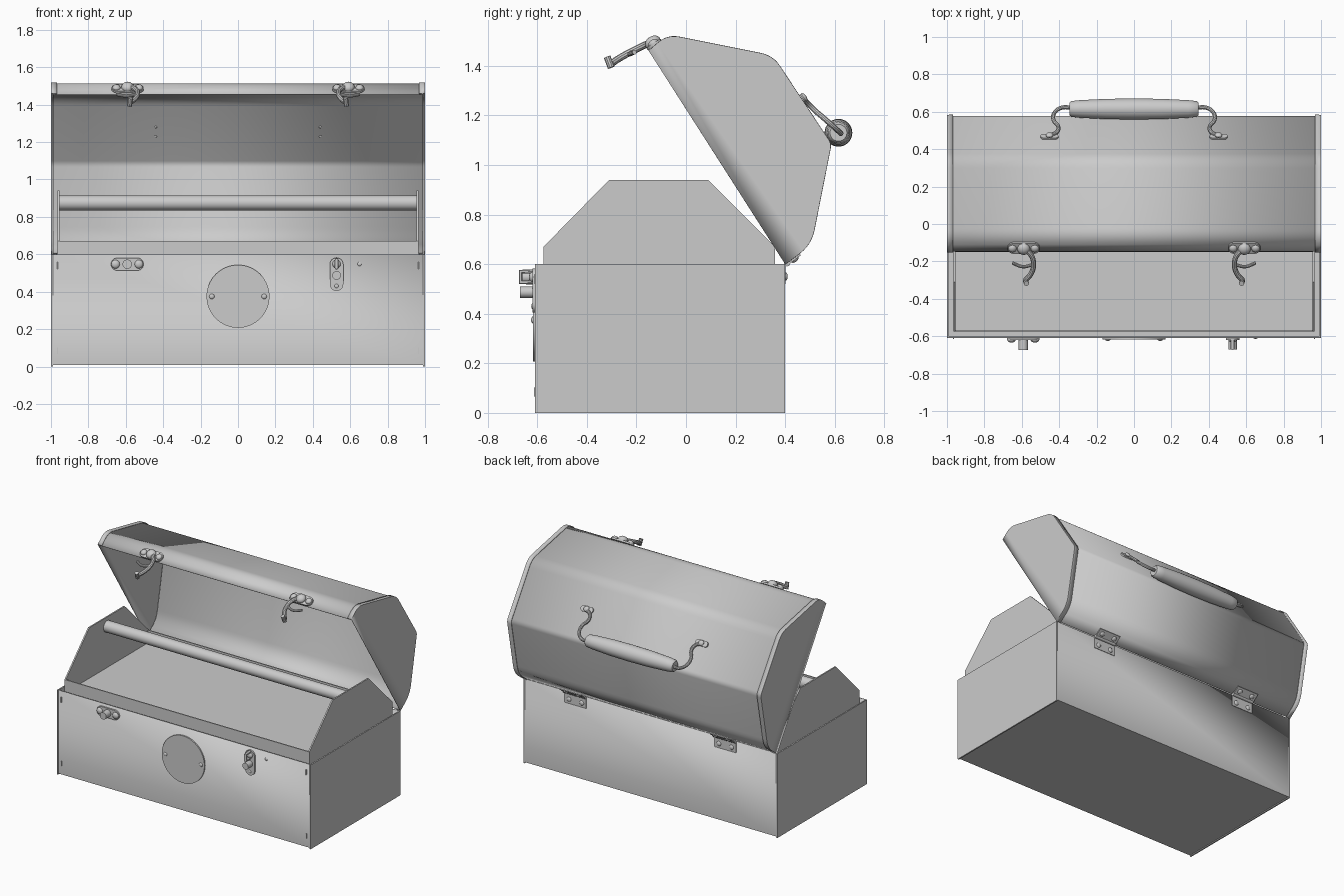
import bpy, bmesh, math
from mathutils import Vector as V

if "Cube" in bpy.data.objects:
    bpy.data.objects.remove(bpy.data.objects["Cube"])

steel = bpy.data.materials.new("grey steel")
steel.diffuse_color = (0.6, 0.6, 0.6, 1)
steel.use_nodes = True
steel.node_tree.nodes["Principled BSDF"].inputs["Base Color"].default_value = steel.diffuse_color
X, Y, Z = V((1, 0, 0)), V((0, 1, 0)), V((0, 0, 1))


def finish(name, bm, thick=0.0):
    """Turn a bmesh into an object, optionally as sheet metal."""
    bmesh.ops.recalc_face_normals(bm, faces=bm.faces)
    me = bpy.data.meshes.new(name)
    bm.to_mesh(me)
    bm.free()
    me.materials.append(steel)
    ob = bpy.data.objects.new(name, me)
    bpy.context.collection.objects.link(ob)
    if thick:
        m = ob.modifiers.new("sheet", 'SOLIDIFY')
        m.thickness, m.offset = thick, 0
    return ob


def box(name, lo, hi):
    bm = bmesh.new()
    bmesh.ops.create_cube(bm, size=1)
    for v in bm.verts:
        v.co = V([(a + b) / 2 + c * (b - a) for a, b, c in zip(lo, hi, v.co)])
    return finish(name, bm)


def prism(name, pts, vec):
    """Closed outline extruded along a vector."""
    bm = bmesh.new()
    f = bm.faces.new([bm.verts.new(p) for p in pts])
    r = bmesh.ops.extrude_face_region(bm, geom=[f])
    for v in r["geom"]:
        if isinstance(v, bmesh.types.BMVert):
            v.co += vec
    if f.is_valid and len(f.link_loops if hasattr(f, "link_loops") else []) == 0:
        if not any(g is f for g in bm.faces):
            bm.faces.new(f.verts)
    return finish(name, bm)


def plate(name, c, u, n, half, r, t, seg=24):
    """Round-ended plate (half = 0 gives a disc), thickness t along n."""
    u, n, c = u.normalized(), n.normalized(), V(c)
    w = n.cross(u)
    pts = []
    for i in range(seg + 1):
        for_side = half if i <= seg // 2 else -half
        a = -math.pi / 2 + 2 * math.pi * i / seg
        if half == 0 and i == seg:
            break
        if half and i == seg:
            for_side = -half
        if half and i == seg // 2:
            pts.append(c + u * half + w * r)
        pts.append(c + u * ((-half if i == seg // 2 else for_side) + r * math.cos(a))
                   + w * r * math.sin(a))
    return prism(name, pts, n * t)


def rivet(name, c, r, n, flat=0.6):
    bm = bmesh.new()
    bmesh.ops.create_uvsphere(bm, u_segments=16, v_segments=8, radius=r)
    q = n.to_track_quat('Z', 'Y')
    for v in bm.verts:
        v.co = V(c) + q @ V((v.co.x, v.co.y, v.co.z * flat))
    return finish(name, bm)


def tube(name, pts, r, smooth=True):
    cu = bpy.data.curves.new(name, 'CURVE')
    cu.dimensions, cu.bevel_depth, cu.bevel_resolution = '3D', r, 3
    cu.resolution_u, cu.use_fill_caps = 8, True
    sp = cu.splines.new('BEZIER' if smooth else 'POLY')
    if smooth:
        sp.bezier_points.add(len(pts) - 1)
        for b, p in zip(sp.bezier_points, pts):
            b.co, b.handle_left_type, b.handle_right_type = p, 'AUTO', 'AUTO'
    else:
        sp.points.add(len(pts) - 1)
        for b, p in zip(sp.points, pts):
            b.co = (*p, 1)
    cu.materials.append(steel)
    ob = bpy.data.objects.new(name, cu)
    bpy.context.collection.objects.link(ob)
    return ob


def rounded(pts, cuts, n=6):
    """Replace the inner corners of a polyline by small arcs."""
    out = [V(pts[0])]
    for i, c in enumerate(cuts, 1):
        p = V(pts[i])
        a = p + (V(pts[i - 1]) - p).normalized() * c
        b = p + (V(pts[i + 1]) - p).normalized() * c
        for k in range(n + 1):
            t = k / n
            out.append(a * (1 - t) ** 2 + p * 2 * t * (1 - t) + b * t * t)
    return out + [V(pts[-1])]


# lower box: open-topped sheet metal
bm = bmesh.new()
bmesh.ops.create_cube(bm, size=1)
bm.faces.ensure_lookup_table()
bmesh.ops.delete(bm, geom=[f for f in bm.faces if f.normal.z > 0.5], context='FACES_ONLY')
for v in bm.verts:
    v.co = V((v.co.x * 1.99, -0.105 + v.co.y, 0.305 + v.co.z * 0.59))
finish("box_body", bm, 0.01)
for s in (-1, 1):
    # side skirts and spot welds
    box("side_skirt", (s * 0.99, -0.61, 0), (s * 1.0, 0.40, 0.60))
    for z in (0.085, 0.54):
        box("spot_weld", (s * 0.965 - 0.003, -0.614, z - 0.018), (s * 0.965 + 0.003, -0.605, z + 0.018))

# lift-out tray with end plates and round carrying bar
box("tray_floor", (-0.96, -0.575, 0.57), (0.96, 0.36, 0.58))
box("tray_front", (-0.96, -0.575, 0.57), (0.96, -0.567, 0.67))
box("tray_back", (-0.96, 0.352, 0.57), (0.96, 0.36, 0.67))
ends = [(-0.575, 0.57), (-0.575, 0.67), (-0.31, 0.94), (0.09, 0.94), (0.36, 0.67), (0.36, 0.57)]
for s in (-1, 1):
    prism("tray_end", [V((s * 0.955, y, z)) for y, z in ends], X * s * 0.01)
plate("tray_bar", (-0.956, -0.11, 0.875), Y, X, 0, 0.04, 1.912)

# open lid: curved skin and two folded end caps
lid = rounded([(-0.15, 1.46), (-0.075, 1.525), (0.35, 1.44), (0.585, 1.085), (0.505, 0.68), (0.40, 0.60)],
              [0.05, 0.05, 0.02, 0.06])
mid = V((0.2, 1.1))


def strip(bm, pts, x0, x1):
    a = [bm.verts.new((x0, *p)) for p in pts]
    b = [bm.verts.new((x1, *p)) for p in pts]
    for i in range(len(pts) - 1):
        bm.faces.new((a[i], a[i + 1], b[i + 1], b[i]))
    return b


bm = bmesh.new()
strip(bm, [p + (mid - p).normalized() * 0.008 for p in lid], -0.99, 0.99)
finish("lid_skin", bm, 0.006)
for s in (-1, 1):
    bm = bmesh.new()
    bm.faces.new(strip(bm, lid, s * 0.968, s * 0.998))
    finish("lid_end_cap", bm, 0.005)

# carrying handle: turned grip
bm = bmesh.new()
rings = []
for x, r in [(-0.345, 0.015), (-0.345, 0.034), (-0.335, 0.042), (-0.29, 0.047), (-0.15, 0.054), (0, 0.056),
             (0.15, 0.054), (0.29, 0.047), (0.335, 0.042), (0.345, 0.034), (0.345, 0.015)]:
    rings.append([bm.verts.new((x, 0.615 + r * math.cos(a), 1.13 + r * math.sin(a)))
                  for a in [k * math.tau / 32 for k in range(32)]])
for a, b in zip(rings, rings[1:]):
    for k in range(32):
        bm.faces.new((a[k - 1], a[k], b[k], b[k - 1]))
bm.faces.new(rings[0])
bm.faces.new(rings[-1])
finish("handle_grip", bm)

slope = V((0, 0.834, 0.552))   # outward normal of the rear lid panel
lower = V((0, 0.606, -0.795))  # outward normal of the lid's lowest panel
lip = V((0, -0.55, 0.835))     # outward normal of the lid's front lip
for s in (-1, 1):
    # handle wire, feet and inside rivets
    tube("handle_wire", [(s * x, y, z) for x, y, z in [
        (0.33, 0.622, 1.13), (0.385, 0.622, 1.13), (0.425, 0.595, 1.155), (0.43, 0.555, 1.19),
        (0.405, 0.52, 1.22), (0.415, 0.49, 1.25), (0.45, 0.475, 1.265)]], 0.011)
    plate("handle_foot", V((s * 0.452, 0.461, 1.262)), X, slope, 0.028, 0.02, 0.012)
    rivet("handle_foot_rivet", V((s * 0.452, 0.475, 1.272)), 0.02, slope)
    for z in (1.23, 1.28):
        rivet("inside_rivet", (s * 0.44, 0.36 + (1.42 - z) * 0.66 - 0.012, z), 0.007, slope)

    # hinge leaves, pin and rivets
    hx = s * 0.59
    plate("hinge_pin", (hx - 0.085, 0.408, 0.603), Y, X, 0, 0.012, 0.17, 12)
    box("hinge_lower_leaf", (hx - 0.085, 0.395, 0.52), (hx + 0.085, 0.402, 0.60))
    prism("hinge_upper_leaf", [V((hx + a, 0.402 + b * 0.795, 0.598 + b * 0.606))
                               for a, b in ((-0.085, 0), (0.085, 0), (0.085, 0.072), (-0.085, 0.072))],
          lower * 0.007)
    for d in (-0.05, 0.05):
        rivet("hinge_rivet", (hx + d, 0.402, 0.55), 0.017, Y, 0.5)
        rivet("hinge_rivet", V((hx + d, 0.435, 0.624)) + lower * 0.008, 0.017, lower, 0.5)

    # lid latch: plate, domes, curved lever with hooked tip and cross tab
    c = V((hx, -0.125, 1.481))
    plate("latch_plate", c, X, lip, 0.052, 0.034, 0.012)
    for d in (-0.06, 0.06):
        rivet("latch_rivet", c + X * d + lip * 0.012, 0.022, lip, 0.7)
    rivet("latch_knuckle", c + lip * 0.016, 0.034, lip, 0.75)
    tube("latch_lever", [(s * x, y, z) for x, y, z in [
        (0.585, -0.13, 1.50), (0.548, -0.17, 1.482), (0.537, -0.215, 1.46),
        (0.55, -0.265, 1.433), (0.58, -0.30, 1.41)]], 0.014)
    tube("latch_hook", [(s * 0.575, -0.318, 1.436), (s * 0.58, -0.302, 1.393)], 0.014, False)
    tube("latch_tab", [(s * 0.65, -0.208, 1.455), (s * 0.595, -0.228, 1.447), (s * 0.535, -0.215, 1.457)], 0.009)

# round escutcheon plate on the front
plate("round_plate", (0, -0.608, 0.375), X, -Y, 0, 0.168, 0.01, 64)
for s in (-1, 1):
    rivet("round_plate_rivet", (s * 0.14, -0.618, 0.375), 0.014, -Y, 0.5)

# left catch: horizontal plate with a padlock staple
plate("left_catch_plate", (-0.592, -0.608, 0.547), X, -Y, 0.053, 0.034, 0.012)
for x in (-0.655, -0.53):
    rivet("left_catch_rivet", (x, -0.62, 0.547), 0.023, -Y)
plate("left_catch_boss", (-0.592, -0.615, 0.547), X, -Y, 0, 0.025, 0.058)

# right catch: vertical plate with staple, boss and holes
plate("right_catch_plate", (0.527, -0.608, 0.493), Z, -Y, 0.053, 0.036, 0.012)
tube("right_catch_staple", [(0.527, -0.615, 0.57), (0.527, -0.667, 0.57),
                            (0.527, -0.667, 0.527), (0.527, -0.615, 0.527)], 0.01, False)
rivet("right_catch_rivet", (0.527, -0.62, 0.548), 0.022, -Y)
plate("right_catch_boss", (0.527, -0.615, 0.487), X, -Y, 0, 0.023, 0.055)
rivet("right_catch_pin", (0.527, -0.62, 0.43), 0.011, -Y, 0.4)
rivet("front_pin", (0.65, -0.61, 0.548), 0.011, -Y, 0.4)

# smooth curved parts, keep folded edges sharp
bpy.ops.object.select_all(action='DESELECT')
for ob in bpy.context.scene.objects:
    ob.select_set(True)
    bpy.context.view_layer.objects.active = ob
    if ob.type == 'CURVE':
        bpy.ops.object.convert(target='MESH')
    bpy.ops.object.shade_smooth_by_angle(angle=math.radians(35))
    ob.select_set(False)
